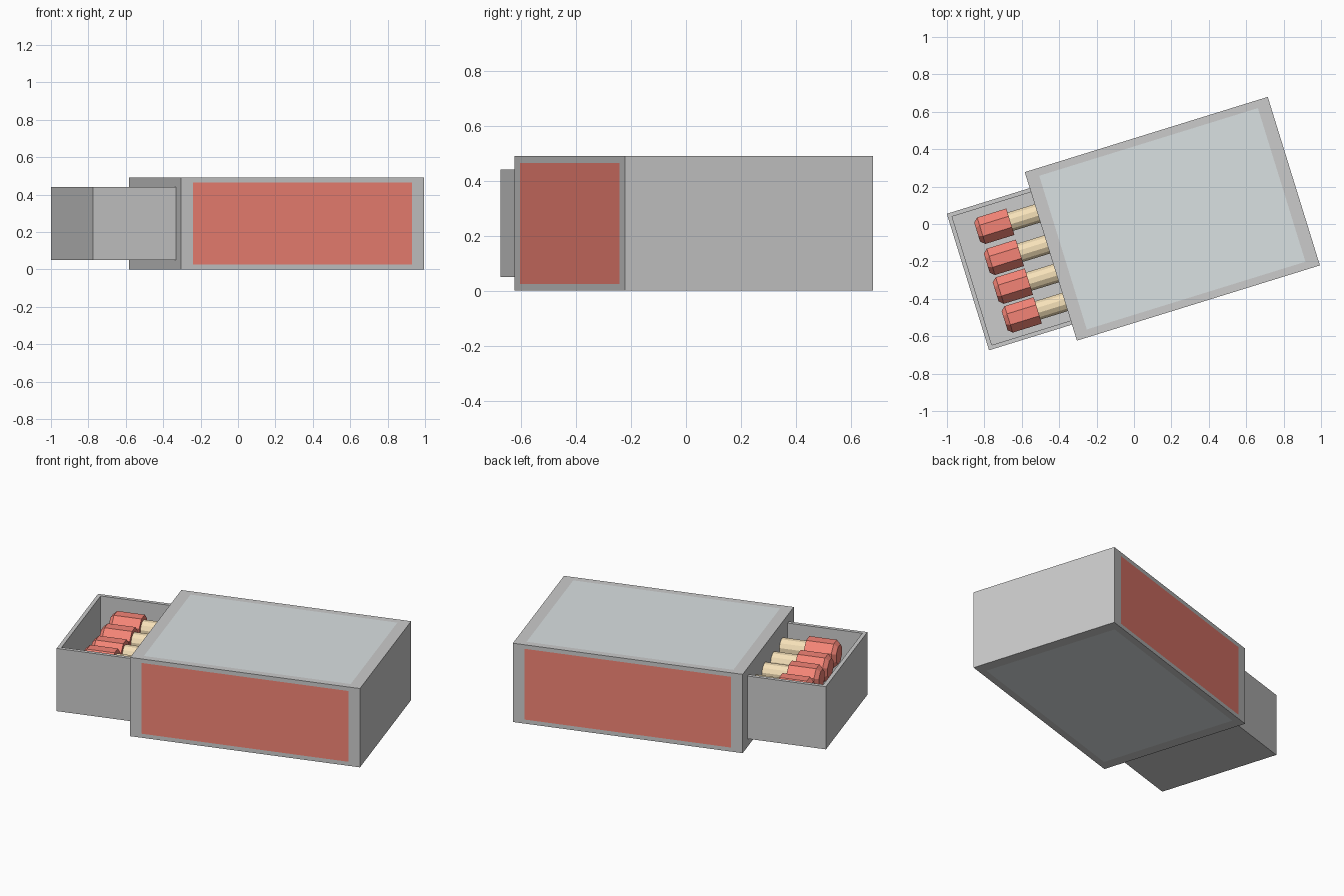
import bpy, bmesh, math
from mathutils import Matrix, Vector

if "Cube" in bpy.data.objects:
    bpy.data.objects.remove(bpy.data.objects["Cube"])

# Everything is laid out along the box axis, then turned as a whole
PLACE = Matrix.Translation((0.205, 0.028, 0)) @ Matrix.Rotation(math.radians(17.2), 4, 'Z')


def material(name, rgb):
    m = bpy.data.materials.new(name)
    m.diffuse_color = (*rgb, 1)
    m.use_nodes = True
    m.node_tree.nodes["Principled BSDF"].inputs["Base Color"].default_value = m.diffuse_color
    return m


RED = material("red", (0.9, 0.23, 0.18))
PALE = material("pale_blue_grey", (0.70, 0.75, 0.76))
WOOD = material("wood", (0.92, 0.75, 0.48))


def finish(name, bm, mats=()):
    bmesh.ops.recalc_face_normals(bm, faces=bm.faces)
    me = bpy.data.meshes.new(name)
    bm.to_mesh(me)
    bm.free()
    for m in mats:
        me.materials.append(m)
    ob = bpy.data.objects.new(name, me)
    ob.matrix_world = PLACE
    bpy.context.collection.objects.link(ob)
    return ob


def box(x0, x1, width, z0, z1):
    bm = bmesh.new()
    bmesh.ops.create_cube(bm, size=1)
    for v in bm.verts:
        v.co = Vector((x0 + (v.co.x + 0.5) * (x1 - x0), v.co.y * width,
                       z0 + (v.co.z + 0.5) * (z1 - z0)))
    bm.normal_update()
    return bm


def lathe(name, profile, y, z, sides, mat):
    """Closed solid turned about the box axis from (x, radius) pairs."""
    bm = bmesh.new()
    rings = []
    for x, r in profile:
        angles = [2 * math.pi * (i + 0.5) / sides for i in range(sides)]
        rings.append([bm.verts.new((x, y + r * math.cos(a), z + r * math.sin(a)))
                      for a in angles])
    for a, b in zip(rings, rings[1:]):
        for i in range(sides):
            j = (i + 1) % sides
            bm.faces.new((a[i], a[j], b[j], b[i]))
    bm.faces.new(rings[0])
    bm.faces.new(rings[-1])
    return finish(name, bm, [mat])


# Outer sleeve: inset coloured panels on top, bottom and both long sides
bm = box(-0.68, 0.68, 0.943, 0, 0.49)
for f in [f for f in bm.faces if abs(f.normal.x) < 0.5]:
    upright = abs(f.normal.z) < 0.5
    bmesh.ops.inset_individual(bm, faces=[f], thickness=0.02)
    f.material_index = 1 if upright else 2
    for v in f.verts:
        v.co.x = math.copysign(0.612, v.co.x)
        if upright:
            v.co.z = 0.465 if v.co.z > 0.245 else 0.025
        else:
            v.co.y = math.copysign(0.43, v.co.y)
grey = material("sleeve_grey", (0.69, 0.68, 0.68))
finish("sleeve", bm, [grey, RED, PALE])

# Open tray: rim inset, then pushed down to the floor
bm = box(-1.144, 0.15, 0.764, 0.05, 0.44)
top = max(bm.faces, key=lambda f: f.normal.z)
bmesh.ops.inset_individual(bm, faces=[top], thickness=0.032)
floor = bmesh.ops.extrude_discrete_faces(bm, faces=[top])["faces"][0]
for v in floor.verts:
    v.co.z = 0.08
finish("tray", bm)

# Matches: wooden stick and chamfered head
for n, (y, z) in enumerate([(0.241, 0.33), (0.067, 0.33), (-0.094, 0.325), (-0.255, 0.34)], 1):
    lathe(f"match_stick_{n}", [(-0.85, 0.053), (0.08, 0.053)], y, z, 12, WOOD)
    lathe(f"match_head_{n}", [(-1.018, 0.058), (-0.995, 0.08), (-0.832, 0.08)], y, z, 8, RED)
